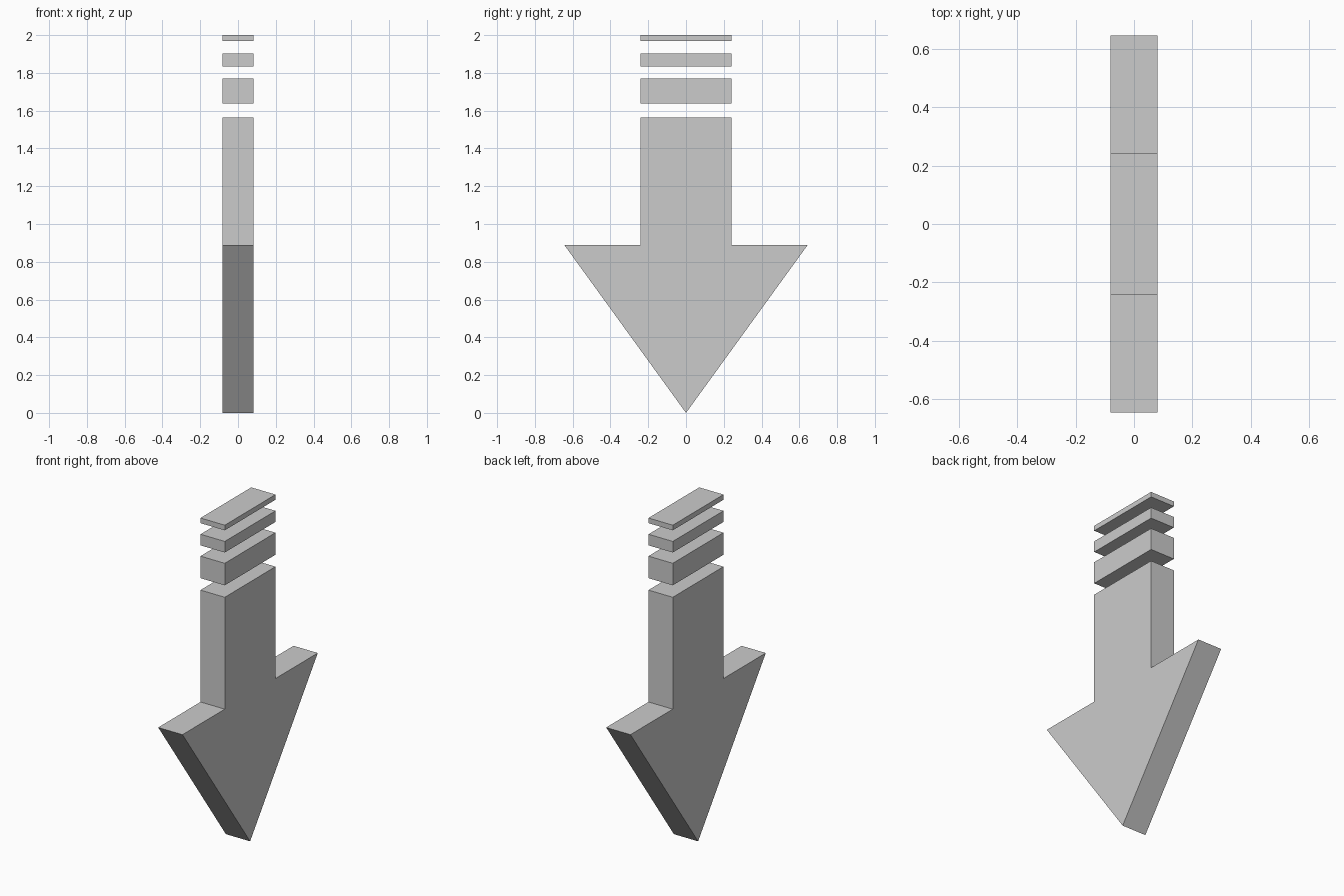
import bpy, bmesh

if "Cube" in bpy.data.objects:
    bpy.data.objects.remove(bpy.data.objects["Cube"])

HALF_T = 0.081   # half thickness along x
SHAFT = 0.242    # half width of shaft and bars
HEAD = 0.645     # half width of arrow head


def plate(name, profile):
    """Extrude a (y, z) outline along x, centred on x = 0."""
    bm = bmesh.new()
    face = bm.faces.new([bm.verts.new((-HALF_T, y, z)) for y, z in profile])
    ext = bmesh.ops.extrude_face_region(bm, geom=[face], use_keep_orig=True)
    verts = [v for v in ext["geom"] if isinstance(v, bmesh.types.BMVert)]
    bmesh.ops.translate(bm, verts=verts, vec=(2 * HALF_T, 0, 0))
    bmesh.ops.recalc_face_normals(bm, faces=bm.faces)
    mesh = bpy.data.meshes.new(name)
    bm.to_mesh(mesh)
    bm.free()
    obj = bpy.data.objects.new(name, mesh)
    bpy.context.collection.objects.link(obj)
    return obj


# Arrow body: pointed head with shaft, right half mirrored to the left
half = [(HEAD, 0.89), (SHAFT, 0.89), (SHAFT, 1.565)]
plate("arrow_body", [(0, 0)] + half + [(-y, z) for y, z in reversed(half)])

# Tail bars, thinner towards the top
for i, (z0, z1) in enumerate([(1.637, 1.77), (1.835, 1.902), (1.969, 2.0)], 1):
    plate(f"tail_bar_{i}", [(-SHAFT, z0), (SHAFT, z0), (SHAFT, z1), (-SHAFT, z1)])
